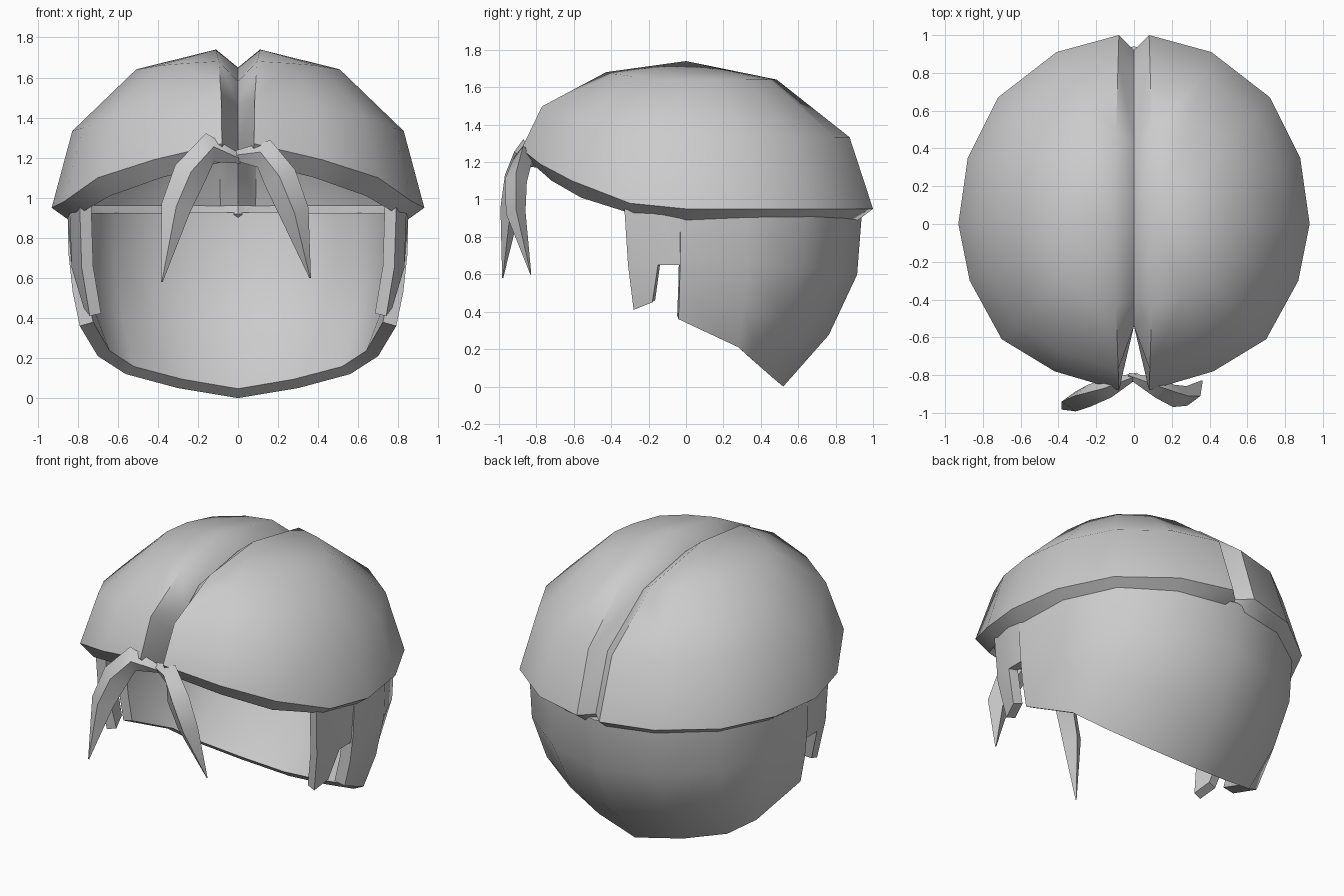
import bpy, bmesh, math
from mathutils import Vector

if "Cube" in bpy.data.objects:
    bpy.data.objects.remove(bpy.data.objects["Cube"])

GREY = (0.6, 0.6, 0.6, 1)
hair = bpy.data.materials.new("hair grey")
hair.use_nodes = True
hair.diffuse_color = GREY
hair.node_tree.nodes["Principled BSDF"].inputs["Base Color"].default_value = GREY


def finish(name, bm, mirror=True, thickness=0.0, angle=50):
    """Mirror, thicken and shade a mesh, then link it as an object."""
    if mirror:
        bmesh.ops.mirror(bm, geom=bm.verts[:] + bm.edges[:] + bm.faces[:],
                         axis='X', merge_dist=0.001)
    bmesh.ops.remove_doubles(bm, verts=bm.verts, dist=0.001)
    bmesh.ops.recalc_face_normals(bm, faces=bm.faces)
    mesh = bpy.data.meshes.new(name)
    bm.to_mesh(mesh)
    bm.free()
    mesh.materials.append(hair)
    obj = bpy.data.objects.new(name, mesh)
    bpy.context.collection.objects.link(obj)
    bpy.ops.object.select_all(action='DESELECT')
    obj.select_set(True)
    bpy.context.view_layer.objects.active = obj
    if thickness:
        mod = obj.modifiers.new("thickness", 'SOLIDIFY')
        mod.thickness = thickness
        mod.offset = -1
        bpy.ops.object.modifier_apply(modifier=mod.name)
    bpy.ops.object.shade_smooth_by_angle(angle=math.radians(angle))
    return obj


def skin(bm, lines):
    """Join neighbouring lines of points with faces."""
    rows = [[bm.verts.new(p) for p in line] for line in lines]
    for a, b in zip(rows, rows[1:]):
        for i in range(min(len(a), len(b)) - 1):
            bm.faces.new((a[i], a[i + 1], b[i + 1], b[i]))


# Cap: two domed halves that meet in a centre parting
rim = [(.08, -.88, 1.27), (.42, -.78, 1.19), (.70, -.61, 1.10), (.87, -.30, .98),
       (.93, 0, .95), (.88, .35, .95), (.72, .67, .95), (.41, .91, .95), (.08, 1, .95)]
centre = Vector((.11, 0, 1.74))
meridians = []
for x, y, z in rim:
    line = [(x * .91, y * .92, z - (.06 if y > -.5 else .09))]
    for deg in (0, 29, 61, 90):
        c, s = math.cos(math.radians(deg)), math.sin(math.radians(deg))
        line.append((centre.x + (x - centre.x) * c, y * c, z + (centre.z - z) * s))
    meridians.append(line)
bm = bmesh.new()
skin(bm, meridians)
front_valley = [(0, -.54, 1.18), (0, -.54, 1.27), (0, -.54, 1.47), (0, -.40, 1.58), (0, 0, 1.65)]
back_valley = [(0, .88, .89), (0, .92, .95), (0, .80, 1.31), (0, .43, 1.57), (0, 0, 1.65)]
skin(bm, [front_valley, meridians[0]])
skin(bm, [meridians[-1], back_valley])
finish("hair_cap", bm, thickness=.04)

# Back shell: curves in from under the cap down to the nape
tops = [(.85, -.03), (.82, .33), (.67, .64), (.38, .85), (0, .94)]
bottoms = [(.79, -.04, .36), (.70, .28, .21), (.56, .38, .12), (.30, .46, .05), (0, .52, 0)]
bm = bmesh.new()
lines = []
for (tx, ty), (bx, by, bz) in zip(tops, bottoms):
    lines.append([(tx + (bx - tx) * w, ty + (by - ty) * w, .92 + (bz - .92) * t)
                  for t, w in ((0, 0), (.35, .06), (.7, .42), (1, 1))])
skin(bm, lines)
finish("back_shell", bm, thickness=.07)

# Sideburns: a pointed lock before each ear, with the notch behind it
bm = bmesh.new()
skin(bm, [[(.79, -.33, .96), (.78, -.31, .65), (.74, -.28, .41)],
          [(.84, -.15, .92), (.83, -.15, .65), (.77, -.18, .45)],
          [(.85, -.03, .92), (.83, -.03, .65)]])
finish("sideburns", bm, thickness=.06)


# Front locks: tapered strands that sweep out from the parting
def lock(name, path, radii):
    bm = bmesh.new()
    pts = [Vector(p) for p in path]
    rings = []
    for i, (p, r) in enumerate(zip(pts, radii)):
        along = (pts[min(i + 1, len(pts) - 1)] - pts[max(i - 1, 0)]).normalized()
        side = along.cross(Vector((0, -1, 0))).normalized()
        out = side.cross(along)
        ring = [p + side * r, p + out * r * .7, p - side * r, p - out * r * .7]
        rings.append(ring + ring[:1])
    skin(bm, rings)
    finish(name, bm, mirror=False, angle=60)


radii = (.02, .075, .085, .075, .004)
lock("right_front_lock", [(.02, -.80, 1.19), (-.14, -.87, 1.25), (-.24, -.91, 1.12),
                          (-.31, -.94, .95), (-.38, -.98, .58)], radii)
lock("left_front_lock", [(-.03, -.80, 1.21), (.13, -.87, 1.22), (.21, -.91, 1.10),
                         (.28, -.91, .93), (.36, -.83, .60)], radii)
